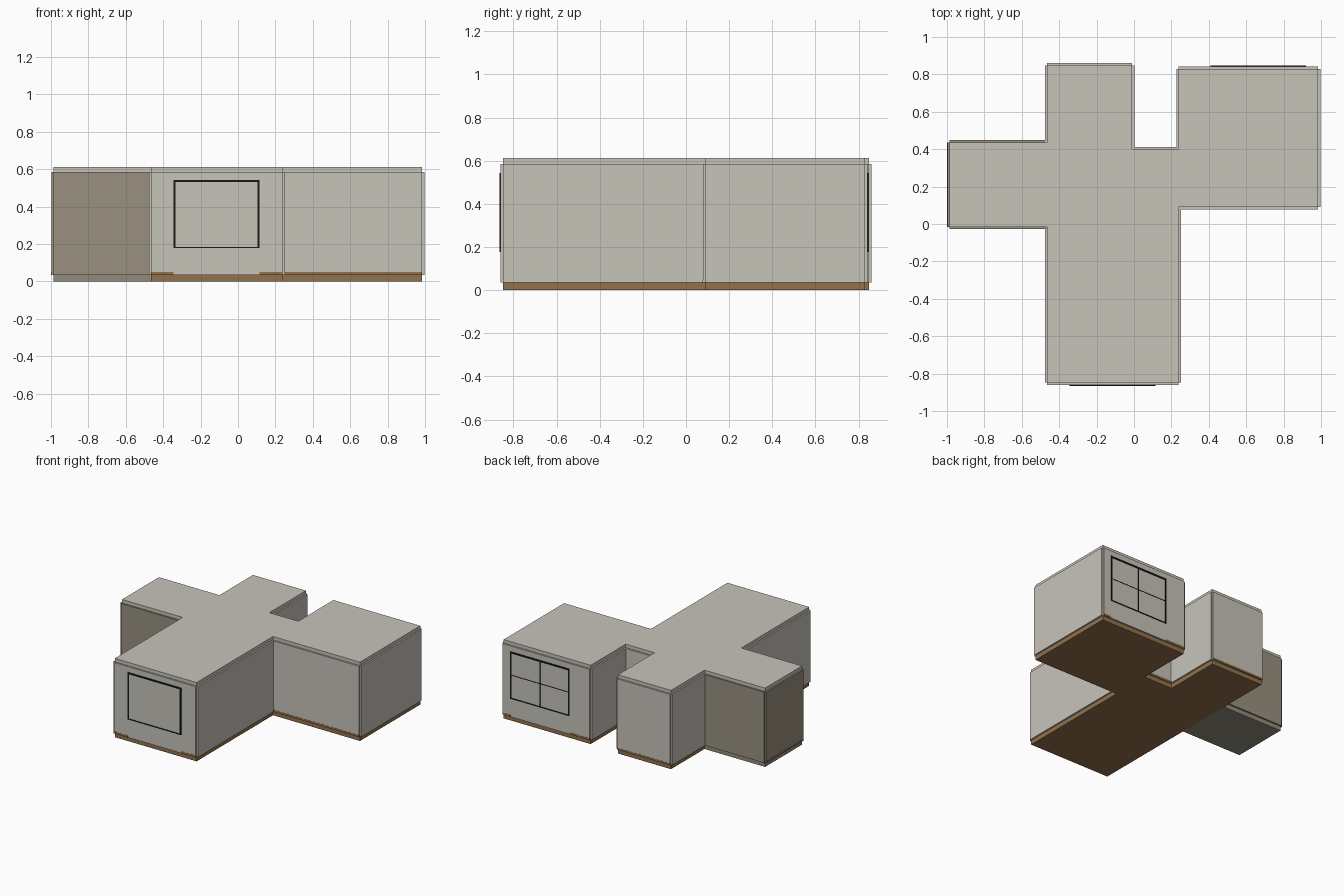
import bpy
import bmesh
from mathutils import Vector

cube = bpy.data.objects.get("Cube")
if cube:
    bpy.data.objects.remove(cube)


def material(name, rgb):
    m = bpy.data.materials.new(name)
    m.use_nodes = True
    m.diffuse_color = (*rgb, 1)
    m.node_tree.nodes["Principled BSDF"].inputs["Base Color"].default_value = (*rgb, 1)
    return m


WALL = material("warm white", (0.57, 0.55, 0.49))
TAUPE = material("taupe", (0.32, 0.28, 0.215))
WOOD = material("wood brown", (0.29, 0.165, 0.07))
STONE = material("stone grey", (0.28, 0.26, 0.2))
BLACK = material("frame black", (0.008, 0.008, 0.008))


def prism(name, outline, z0, z1, mat):
    """Extrude a counter-clockwise outline from z0 up to z1."""
    bm = bmesh.new()
    face = bm.faces.new([bm.verts.new((x, y, z0)) for x, y in outline])
    top = bmesh.ops.extrude_face_region(bm, geom=[face])["geom"]
    for v in top:
        if isinstance(v, bmesh.types.BMVert):
            v.co.z = z1
    bmesh.ops.recalc_face_normals(bm, faces=bm.faces)
    mesh = bpy.data.meshes.new(name)
    bm.to_mesh(mesh)
    bm.free()
    mesh.materials.append(mat)
    obj = bpy.data.objects.new(name, mesh)
    bpy.context.collection.objects.link(obj)
    return obj


def box(name, x0, x1, y0, y1, z0, z1, mat):
    return prism(name, [(x0, y0), (x1, y0), (x1, y1), (x0, y1)], z0, z1, mat)


def panel(name, a, b, thick, z0, z1, mat):
    """Thin upright panel on the outside of the edge a-b."""
    d = (b - a).normalized()
    out = Vector((d.y, -d.x)) * thick
    return prism(name, [a, a + out, b + out, b], z0, z1, mat)


# Room plan: main rooms, with the annex inserted on the right-hand side
annex = [(-0.465, 0.437), (-0.986, 0.437), (-0.986, -0.015), (-0.465, -0.015)]
main = [(-0.465, -0.848), (0.238, -0.848), (0.238, 0.09), (0.985, 0.09),
        (0.985, 0.83), (0.238, 0.83), (0.238, 0.4), (-0.01, 0.4),
        (-0.01, 0.848), (-0.465, 0.848)]
plan = main + annex

FLOOR, SKIRT, EAVE, TOP = 0.035, 0.05, 0.585, 0.612
THICK = 0.012

# Floors, inner core and roof slab
prism("main_floor", main, 0, FLOOR, WOOD)
prism("annex_floor", annex, 0, FLOOR, STONE)
prism("inner_core", plan, FLOOR, EAVE, WALL)
prism("roof", plan, EAVE, TOP, WALL)

# Windows: wall facing direction mapped to the horizontal opening
windows = {"front": (-0.345, 0.115, -0.848 - THICK, -1),
           "back": (0.41, 0.92, 0.83 + THICK, 1)}

# Outer walls and skirting, one panel per plan edge
points = [Vector(p) for p in plan]
for i, a in enumerate(points):
    b = points[(i + 1) % len(points)]
    mid = (a + b) / 2
    in_annex = mid.x < -0.5
    panel(f"wall_{i + 1}", a, b, THICK, FLOOR, EAVE, TAUPE if in_annex else WALL)

    faces_y = abs(a.y - b.y) < 0.001
    if not (mid.x < -0.9 or (faces_y and not in_annex)):
        continue
    runs = [(a, b)]
    for x0, x1, y, side in windows.values():
        if faces_y and abs(a.y + side * THICK - y) < 0.001 and min(a.x, b.x) < x0 and max(a.x, b.x) > x1:
            near, far = (x0, x1) if a.x < b.x else (x1, x0)
            runs = [(a, Vector((near, a.y))), (Vector((far, a.y)), b)]
    for j, (p, q) in enumerate(runs):
        panel(f"skirting_{i + 1}_{j + 1}", p, q, THICK + 0.001, FLOOR, SKIRT, WOOD)

# Window frames
Z0, Z1, BAR, SILL = 0.177, 0.542, 0.012, 0.006
for name, (x0, x1, y, side) in windows.items():
    ya, yb = sorted((y, y + side * 0.005))
    box(f"{name}_window_jamb_right", x0, x0 + BAR, ya, yb, Z0, Z1, BLACK)
    box(f"{name}_window_jamb_left", x1 - BAR, x1, ya, yb, Z0, Z1, BLACK)
    box(f"{name}_window_head", x0 + BAR, x1 - BAR, ya, yb, Z1 - BAR, Z1, BLACK)
    box(f"{name}_window_sill", x0 + BAR, x1 - BAR, ya, yb, Z0, Z0 + SILL, BLACK)

# Glazing bars on the back window
x0, x1, y, side = windows["back"]
xm, zm, half = (x0 + x1) / 2, (Z0 + Z1) / 2, 0.0025
box("back_window_mullion", xm - half, xm + half, y, y + 0.002, Z0 + SILL, Z1 - BAR, BLACK)
box("back_window_transom", x0 + BAR, x1 - BAR, y, y + 0.002, zm - half, zm + half, BLACK)
